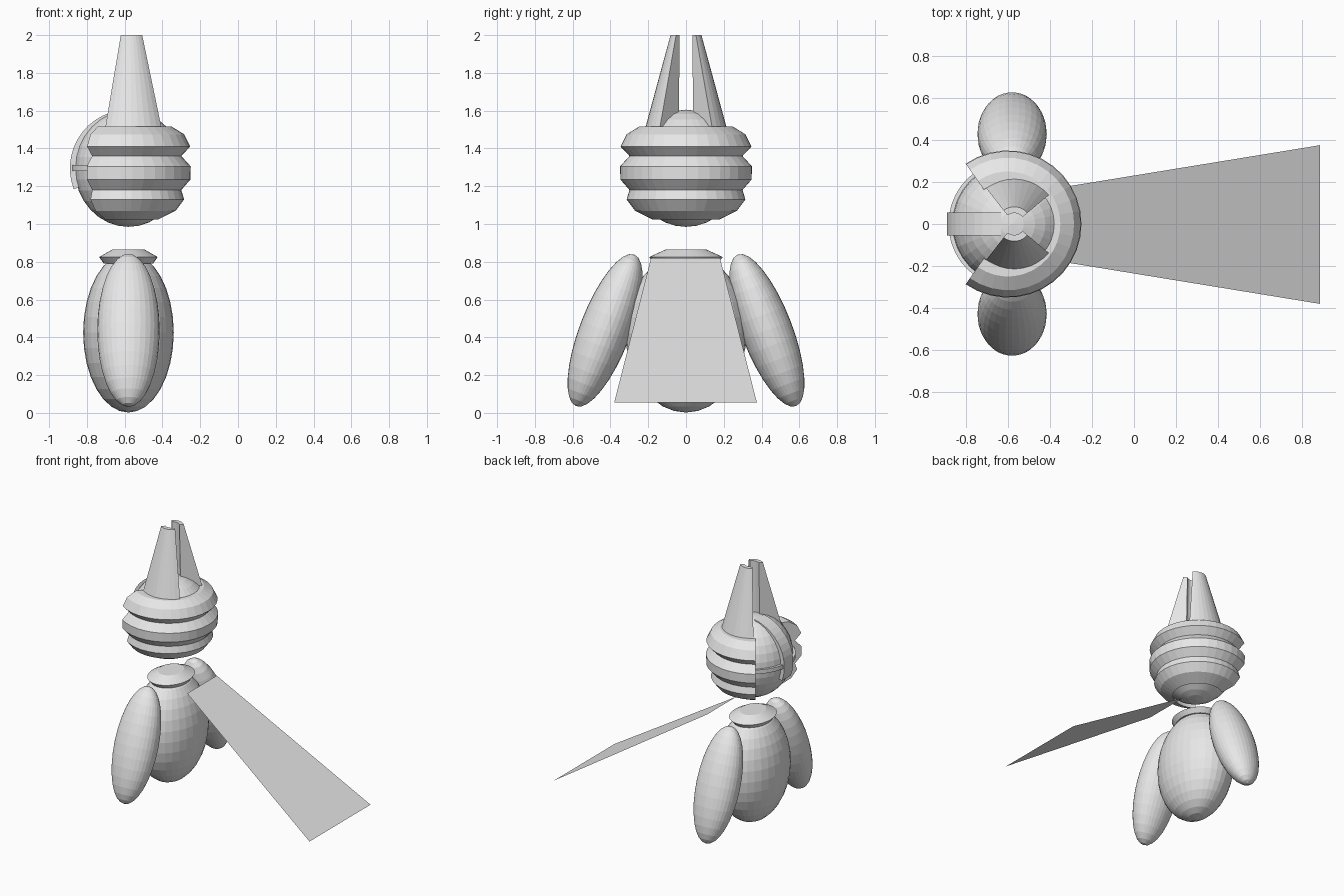
import bpy, bmesh, math
from mathutils import Matrix, Vector

if "Cube" in bpy.data.objects:
    bpy.data.objects.remove(bpy.data.objects["Cube"])

CX = -0.58
grey = bpy.data.materials.new("plain light grey")
grey.diffuse_color = (0.8, 0.8, 0.8, 1)
grey.use_nodes = True
grey.node_tree.nodes["Principled BSDF"].inputs["Base Color"].default_value = grey.diffuse_color


def finish(bm, name):
    bmesh.ops.recalc_face_normals(bm, faces=bm.faces)
    me = bpy.data.meshes.new(name)
    bm.to_mesh(me)
    bm.free()
    me.materials.append(grey)
    ob = bpy.data.objects.new(name, me)
    bpy.context.collection.objects.link(ob)
    return ob


def ellipsoid(name, loc, radii, tilt=0):
    bm = bmesh.new()
    m = (Matrix.Translation(loc) @ Matrix.Rotation(math.radians(tilt), 4, 'X')
         @ Matrix.Diagonal((*radii, 1)))
    bmesh.ops.create_uvsphere(bm, u_segments=32, v_segments=16, radius=1, matrix=m)
    return finish(bm, name)


def sector(name, profile, a0, a1, steps, center=(CX, 0, 0), axis='Z', sy=1):
    """Sweep a closed (radius, height) profile through part of a turn and cap it."""
    bm = bmesh.new()
    rings = []
    full = a1 - a0 >= 360
    for i in range(steps if full else steps + 1):
        a = math.radians(a0 + (a1 - a0) * i / steps)
        ring = []
        for r, h in profile:
            if axis == 'Z':
                p = Vector((r * math.cos(a), r * math.sin(a) * sy, h))
            else:
                p = Vector((r * math.cos(a), h, r * math.sin(a)))
            ring.append(bm.verts.new(p + Vector(center)))
        rings.append(ring)
    n = len(profile)
    pairs = list(zip(rings, rings[1:])) + ([(rings[-1], rings[0])] if full else [])
    for p, q in pairs:
        for j in range(n):
            k = (j + 1) % n
            bm.faces.new((p[j], p[k], q[k], q[j]))
    if not full:
        bm.faces.new(rings[0])
        bm.faces.new(rings[-1])
    bmesh.ops.remove_doubles(bm, verts=bm.verts, dist=1e-5)
    return finish(bm, name)


# Body, arms and neck collar
ellipsoid("body", (CX, 0, 0.425), (0.24, 0.32, 0.423))
for side, label in ((1, "left"), (-1, "right")):
    ellipsoid(label + "_arm", (CX, side * 0.428, 0.437), (0.165, 0.135, 0.43), side * 21)
sector("collar", [(0, 0.865), (0.085, 0.865), (0.155, 0.825), (0.13, 0.79), (0, 0.79)],
       0, 360, 32, sy=1.26)

# Head
ellipsoid("head", (CX, 0, 1.295), (0.285, 0.29, 0.31))

# Ridged head wrap, open towards the face (-x)
wrap = [(0.20, 1.515), (0.25, 1.515), (0.315, 1.475), (0.347, 1.41), (0.30, 1.36),
        (0.35, 1.305), (0.348, 1.235), (0.30, 1.18), (0.315, 1.13), (0.27, 1.07),
        (0.18, 1.025), (0.24, 1.15), (0.26, 1.3), (0.24, 1.42)]
sector("head_wrap", wrap, -125, 125, 24, (-0.60, 0, 0))

# Face guard: vertical nose strip and horizontal bar
sector("nose_strip", [(0.25, -0.055), (0.31, -0.055), (0.31, 0.055), (0.25, 0.055)],
       100, 201, 12, (CX, 0, 1.295), axis='Y')
sector("brow_bar", [(0.25, 1.28), (0.303, 1.28), (0.303, 1.312), (0.25, 1.312)],
       125, 235, 12)

# Twin horns: wedges of a tapered cone
horn = [(0.06, 1.5), (0.218, 1.5), (0.082, 2.0), (0.052, 2.0)]
for a, label in ((40, "left"), (232, "right")):
    sector(label + "_horn", horn, a, a + 88, 9, (-0.57, 0, 0))

# Cape: a single sloping sheet
bm = bmesh.new()
bm.faces.new([bm.verts.new(p) for p in ((-0.31, -0.185, 0.82), (0.885, -0.38, 0.055),
                                        (0.885, 0.375, 0.055), (-0.31, 0.18, 0.82))])
finish(bm, "cape")
